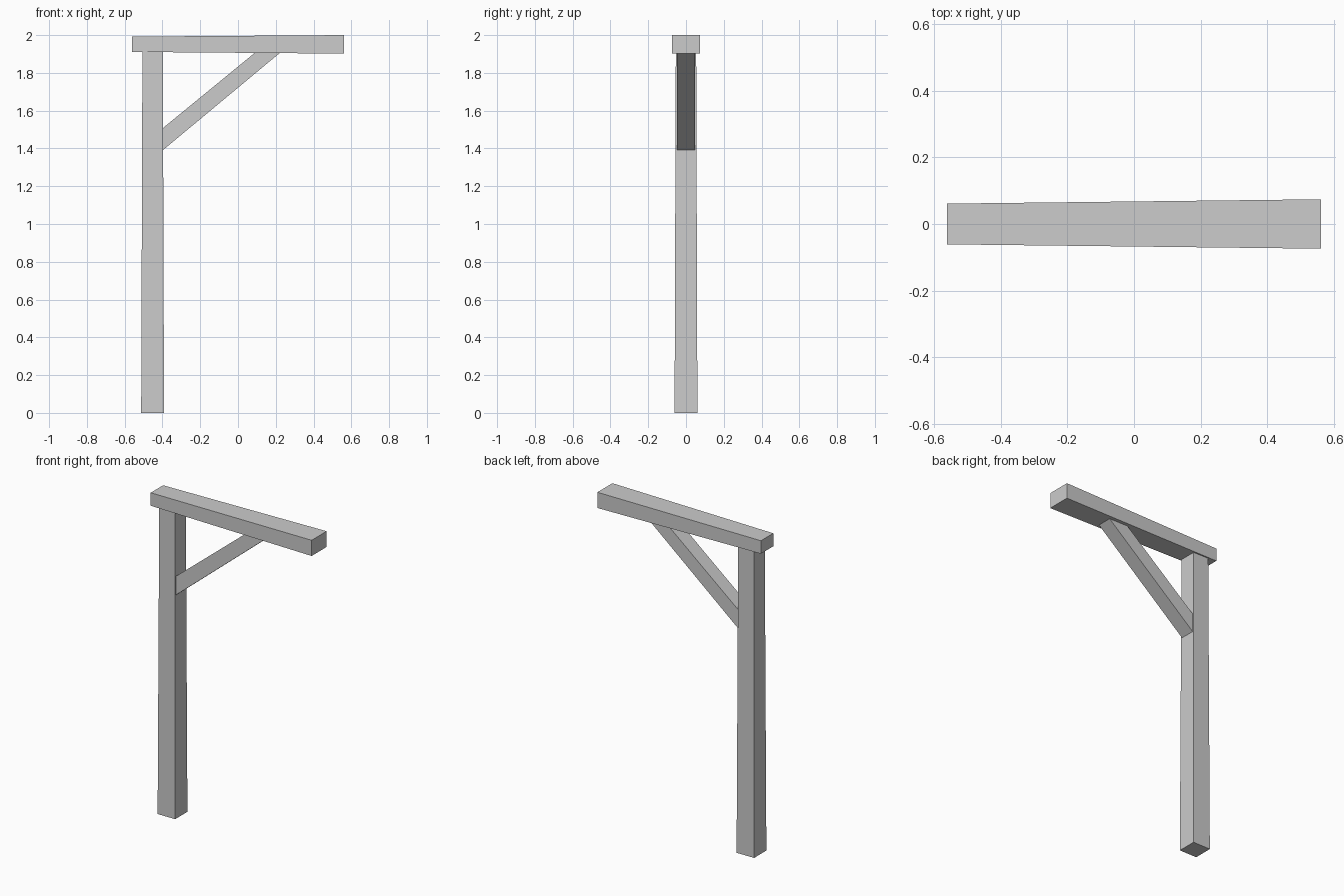
import bpy

if "Cube" in bpy.data.objects:
    bpy.data.objects.remove(bpy.data.objects["Cube"])


def loft(name, ring_a, ring_b):
    """Closed four-sided timber between two matching end rings."""
    n = len(ring_a)
    faces = [(i, (i + 1) % n, n + (i + 1) % n, n + i) for i in range(n)]
    faces += [tuple(reversed(range(n))), tuple(range(n, 2 * n))]
    mesh = bpy.data.meshes.new(name)
    mesh.from_pydata(ring_a + ring_b, [], faces)
    obj = bpy.data.objects.new(name, mesh)
    bpy.context.collection.objects.link(obj)
    return obj


def level_ring(x, z, half):
    """Horizontal square section of the post."""
    return [(x - half, -half, z), (x + half, -half, z),
            (x + half, half, z), (x - half, half, z)]


def beam_ring(x, half_y, z0, z1):
    """Upright end section of the beam."""
    return [(x, -half_y, z0), (x, half_y, z0), (x, half_y, z1), (x, -half_y, z1)]


# Tapered upright, narrowing towards the top
loft("post", level_ring(-0.452, 0.0, 0.0605), level_ring(-0.452, 1.912, 0.054))

# Overhanging beam, thicker at its free end
loft("beam", beam_ring(-0.56, 0.061, 1.911, 1.992), beam_ring(0.56, 0.074, 1.902, 2.0))

# Diagonal brace, cut flush against post and beam
profile = [(-0.4, 1.389), (0.222, 1.906), (0.09, 1.907), (-0.4, 1.506)]
loft("brace", [(x, -0.047, z) for x, z in profile][::1],
     [(x, 0.047, z) for x, z in profile])

# Make all normals face outward
import bmesh
for obj in bpy.context.collection.objects:
    bm = bmesh.new()
    bm.from_mesh(obj.data)
    bmesh.ops.recalc_face_normals(bm, faces=bm.faces)
    bm.to_mesh(obj.data)
    bm.free()
